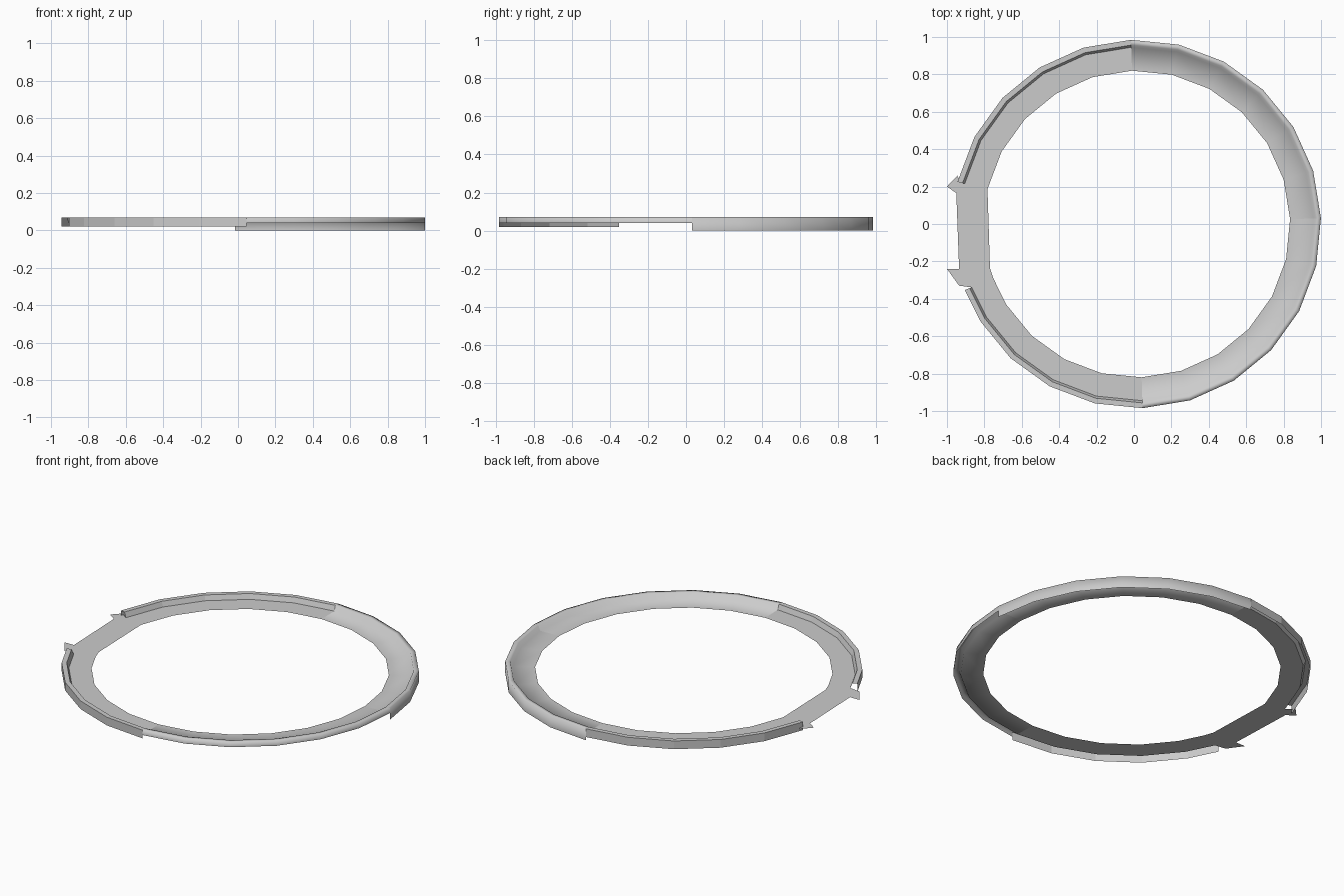
import bpy
from math import cos, sin, radians

cube = bpy.data.objects.get("Cube")
if cube:
    bpy.data.objects.remove(cube)

# Single matte grey finish
grey = bpy.data.materials.new("light grey")
grey.use_nodes = True
GREY = (0.6, 0.6, 0.6, 1)
grey.diffuse_color = GREY
grey.node_tree.nodes["Principled BSDF"].inputs["Base Color"].default_value = GREY

CX = 0.015
STEP = 15
START = 1.8
INNER, LIP, RIM, OUTER = 0.82, 0.945, 0.957, 0.985
PLATE_Z, TOP_Z = 0.04, 0.07


def point(angle, radius, z):
    a = radians(angle)
    return (CX + radius * cos(a), radius * sin(a), z)


def add_mesh(name, verts, faces, smooth=False):
    mesh = bpy.data.meshes.new(name)
    mesh.from_pydata(verts, [], faces)
    mesh.materials.append(grey)
    for poly in mesh.polygons:
        poly.use_smooth = smooth
    obj = bpy.data.objects.new(name, mesh)
    bpy.context.collection.objects.link(obj)
    return obj


def ring_section(name, angles, wall_bottom, smooth):
    """Sweep plate, raised rim and outer wall through the given angles."""
    profile = [(INNER, PLATE_Z), (LIP, PLATE_Z), (RIM, TOP_Z),
               (OUTER, TOP_Z), (OUTER, wall_bottom)]
    n = len(profile)
    verts = [point(a, r, z) for a in angles for r, z in profile]
    faces = [(i * n + j, i * n + j + 1, (i + 1) * n + j + 1, (i + 1) * n + j)
             for i in range(len(angles) - 1) for j in range(n - 1)]
    return add_mesh(name, verts, faces, smooth)


def steps(first, last):
    return [START + STEP * k for k in range(first, last + 1)]


# Four rim sections: smooth on one half, faceted on the other
ring_section("back_left_rim", steps(0, 6), 0.0, True)
ring_section("back_right_rim", steps(6, 11), 0.02, False)
ring_section("front_right_rim", [201] + steps(14, 18), 0.02, False)
ring_section("front_left_rim", steps(18, 24), PLATE_Z, True)


def flat_plate(name, outline):
    verts = [(x, y, PLATE_Z) for x, y in outline]
    add_mesh(name, verts, [tuple(range(len(verts)))])


# Straight plate closing the ring between the two hooks
back_angle, front_angle = START + STEP * 11, START + STEP * 13
flat_plate("straight_plate", [
    point(back_angle, INNER, 0)[:2],
    point(back_angle, LIP, 0)[:2],
    (-0.93, 0.235), (-0.95, 0.165), (-0.935, -0.24),
    point(201, LIP, 0)[:2],
    point(201, INNER, 0)[:2],
    point(front_angle, INNER, 0)[:2],
])

# Pointed hooks beside the straight plate
flat_plate("back_hook", [(-0.93, 0.235), (-0.945, 0.258), (-1.0, 0.2), (-0.95, 0.165)])
flat_plate("front_hook", [(-0.935, -0.24), (-1.0, -0.24), (-0.935, -0.33),
                          point(201, LIP, 0)[:2]])
